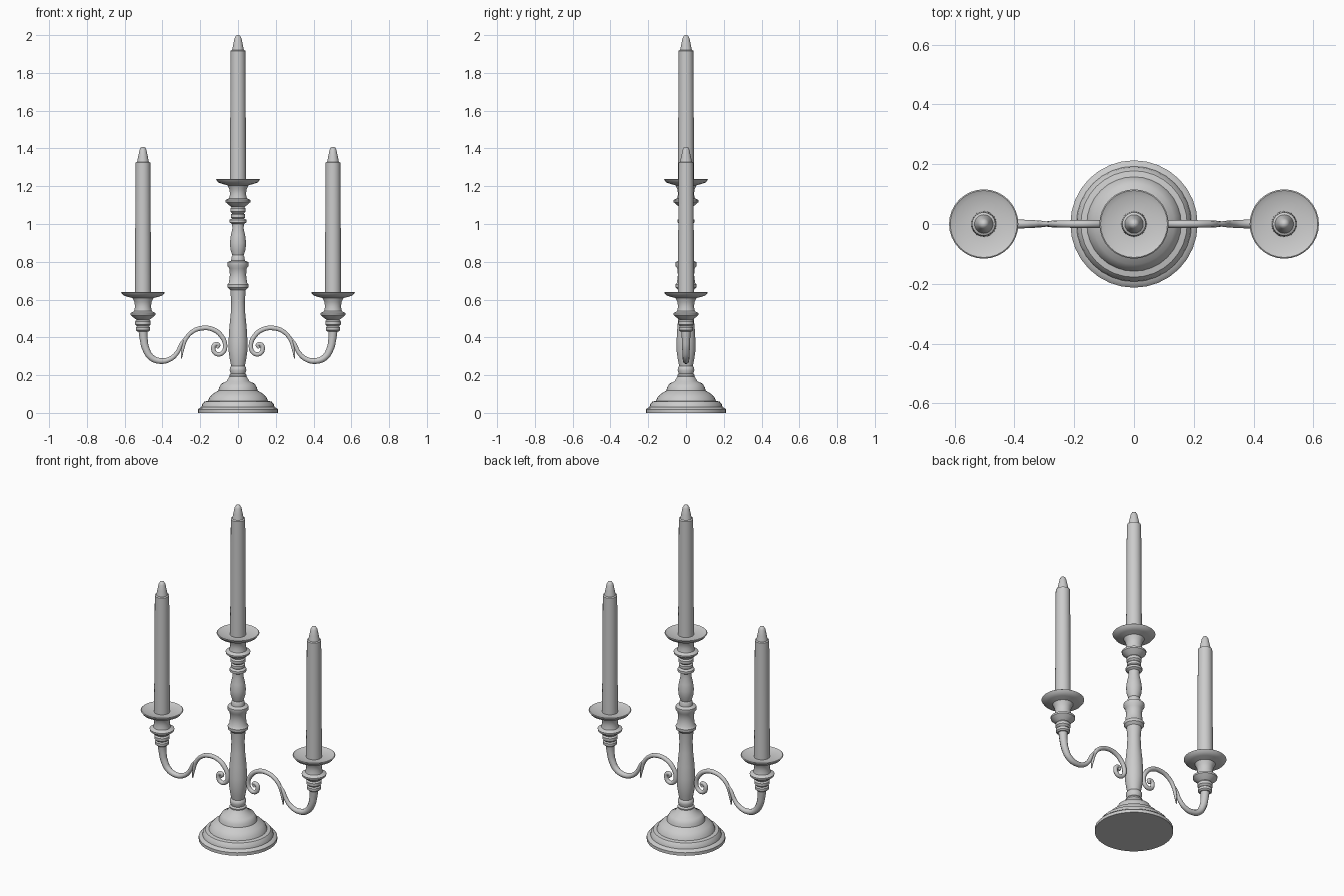
import bpy
import bmesh
import math

old = bpy.data.objects.get("Cube")
if old:
    bpy.data.objects.remove(old, do_unlink=True)

GREY = (0.6, 0.6, 0.6, 1)
metal = bpy.data.materials.new("plain grey")
metal.use_nodes = True
metal.diffuse_color = GREY
metal.node_tree.nodes["Principled BSDF"].inputs["Base Color"].default_value = GREY


def finish(obj, angle):
    bpy.ops.object.select_all(action='DESELECT')
    obj.select_set(True)
    bpy.context.view_layer.objects.active = obj
    bpy.ops.object.shade_smooth_by_angle(angle=math.radians(angle))


def lathe(name, profile, x=0, z=0, sides=32):
    """Spin (radius, height) pairs round the z axis, with closed ends."""
    bm = bmesh.new()
    rings = []
    for r, h in profile:
        rings.append([bm.verts.new((r * math.cos(2 * math.pi * i / sides),
                                    r * math.sin(2 * math.pi * i / sides), h))
                      for i in range(sides)])
    for a, b in zip(rings, rings[1:]):
        for i in range(sides):
            j = (i + 1) % sides
            bm.faces.new((a[i], a[j], b[j], b[i]))
    bm.faces.new(rings[0][::-1])
    bm.faces.new(rings[-1])
    mesh = bpy.data.meshes.new(name)
    bm.to_mesh(mesh)
    bm.free()
    mesh.materials.append(metal)
    obj = bpy.data.objects.new(name, mesh)
    obj.location = (x, 0, z)
    bpy.context.collection.objects.link(obj)
    finish(obj, 40)
    return obj


def tube(name, points, side):
    """Round tapering tube through (x, z, radius) points."""
    curve = bpy.data.curves.new(name, 'CURVE')
    curve.dimensions = '3D'
    curve.bevel_depth = 1
    curve.bevel_resolution = 3
    curve.resolution_u = 6
    curve.use_fill_caps = True
    spline = curve.splines.new('BEZIER')
    spline.bezier_points.add(len(points) - 1)
    for p, (x, z, r) in zip(spline.bezier_points, points):
        p.co = (side * x, 0, z)
        p.radius = r
        p.handle_left_type = p.handle_right_type = 'AUTO'
    temp = bpy.data.objects.new(name + "_path", curve)
    bpy.context.collection.objects.link(temp)
    bpy.context.view_layer.update()
    graph = bpy.context.evaluated_depsgraph_get()
    mesh = bpy.data.meshes.new_from_object(temp.evaluated_get(graph))
    bpy.data.objects.remove(temp, do_unlink=True)
    mesh.materials.clear()
    mesh.materials.append(metal)
    obj = bpy.data.objects.new(name, mesh)
    bpy.context.collection.objects.link(obj)
    finish(obj, 60)


# Stepped foot
lathe("base", [(.213, 0), (.213, .018), (.205, .026), (.193, .03), (.19, .045),
               (.178, .06), (.158, .064), (.152, .08), (.135, .1), (.104, .118),
               (.1, .135), (.088, .155), (.06, .168), (.048, .19), (.04, .2)])

# Turned central column
lathe("column", [(.045, .19), (.046, .2), (.038, .208), (.044, .225), (.043, .24),
                 (.036, .248), (.043, .28), (.05, .33), (.05, .38), (.046, .45),
                 (.038, .53), (.036, .59), (.041, .65), (.055, .664), (.056, .68),
                 (.048, .69), (.043, .73), (.046, .765), (.057, .78), (.056, .798),
                 (.036, .806), (.035, .825), (.03, .835), (.04, .865), (.043, .9),
                 (.038, .94), (.03, .975), (.031, 1.0), (.045, 1.008), (.045, 1.022),
                 (.032, 1.03)])

# Cup with drip plate, drawn at the height of the middle one
CUP = [(.03, 1.028), (.038, 1.035), (.038, 1.05), (.031, 1.056), (.041, 1.066),
       (.041, 1.082), (.034, 1.09), (.048, 1.1), (.066, 1.116), (.067, 1.126),
       (.047, 1.136), (.042, 1.16), (.046, 1.185), (.056, 1.205), (.085, 1.213),
       (.105, 1.22), (.116, 1.235), (.112, 1.238), (.095, 1.23), (.044, 1.226)]


def candle(name, x, bottom, shoulder, top):
    lathe(name, [(.043, bottom), (.039, shoulder), (.031, shoulder + .004),
                 (.025, shoulder + .035), (.018, top - .016),
                 (.012, top - .004), (.003, top)], x)


lathe("middle_cup", CUP)
candle("middle_candle", 0, 1.22, 1.917, 2.0)

# Scrolled arms, each carrying a cup and candle
ARCH = [(.112, .343, .008), (.104, .36, .011), (.122, .362, .012), (.131, .338, .012),
        (.113, .312, .012), (.082, .318, .012), (.068, .355, .012), (.09, .41, .013),
        (.135, .443, .013), (.19, .449, .013), (.24, .431, .012), (.275, .393, .011),
        (.291, .345, .009), (.3, .288, .003)]
SWEEP = [(.278, .402, .004), (.3, .365, .01), (.323, .318, .012), (.36, .285, .014),
         (.41, .275, .016), (.458, .293, .018), (.487, .337, .02),
         (.499, .39, .022), (.503, .445, .026)]

for label, side in (("left", 1), ("right", -1)):
    x = side * .503
    tube(label + "_scroll_arm", ARCH, side)
    tube(label + "_lower_arm", SWEEP, side)
    lathe(label + "_cup", CUP, x, -.597)
    candle(label + "_candle", x, .62, 1.325, 1.408)
